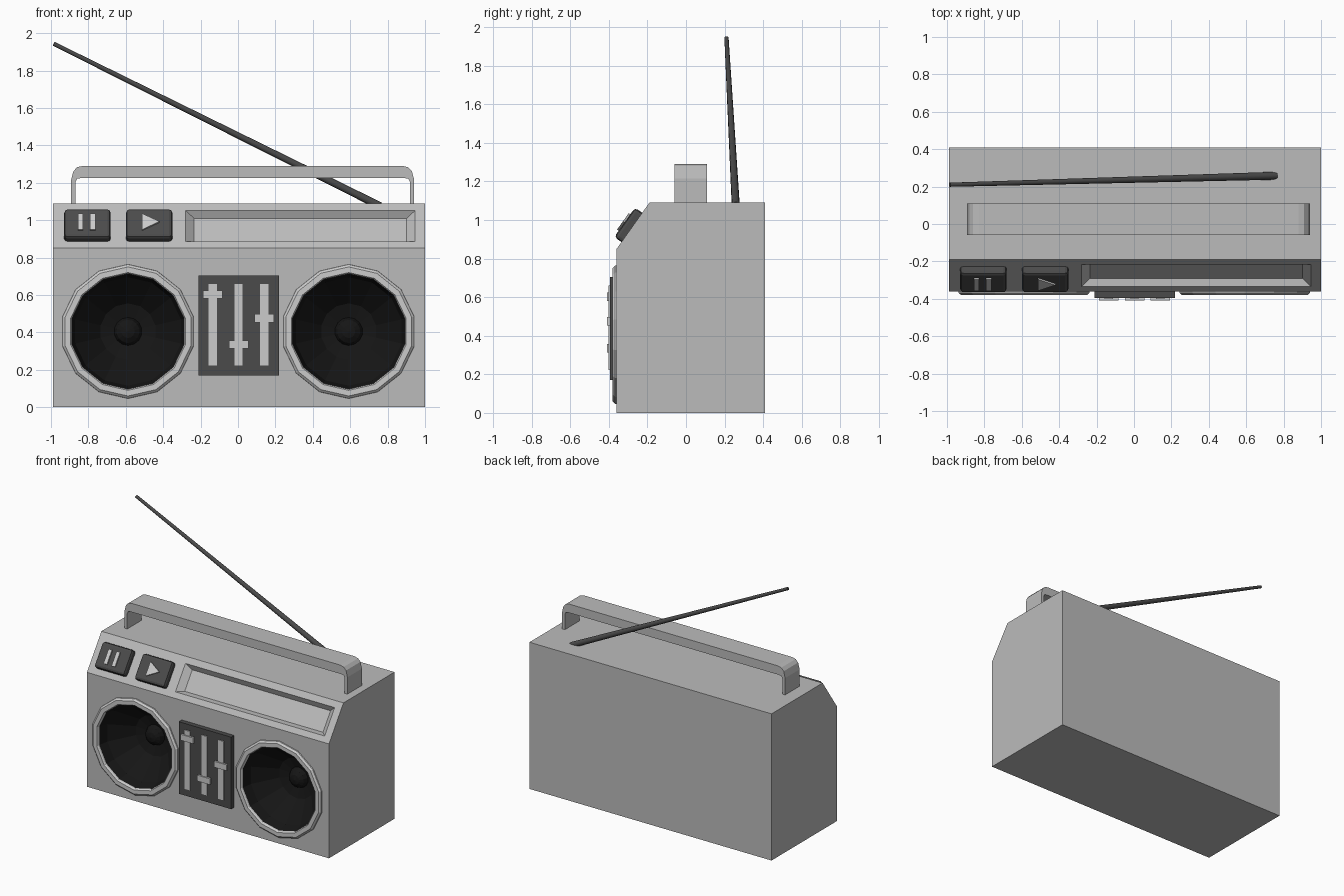
import bpy, bmesh, math
from mathutils import Matrix, Vector

if "Cube" in bpy.data.objects:
    bpy.data.objects.remove(bpy.data.objects["Cube"])


def mat(name, v):
    m = bpy.data.materials.new(name)
    m.diffuse_color = (v, v, v, 1)
    m.use_nodes = True
    m.node_tree.nodes["Principled BSDF"].inputs["Base Color"].default_value = m.diffuse_color
    return m


GREY, LIGHT = mat("grey", 0.5), mat("light_grey", 0.75)
DARK, BLACK = mat("dark_grey", 0.07), mat("black", 0.008)


def frame(origin, u, v):
    u, v = Vector(u).normalized(), Vector(v).normalized()
    m = Matrix((u, v, u.cross(v))).transposed().to_4x4()
    m.translation = origin
    return m


FRONT = frame((0, 0, 0), (1, 0, 0), (0, 0, 1))             # u=x, v=z, w=-y
SLOPE = frame((0, -0.36, 0.85), (1, 0, 0), (0, 0.17, 0.24))  # slanted control panel
SIDE = frame((0, 0, 0), (0, 1, 0), (0, 0, 1))              # u=y, v=z, w=x


def finish(name, bm, material, matrix=Matrix()):
    bmesh.ops.transform(bm, matrix=matrix, verts=bm.verts)
    bmesh.ops.recalc_face_normals(bm, faces=bm.faces)
    me = bpy.data.meshes.new(name)
    bm.to_mesh(me)
    bm.free()
    ob = bpy.data.objects.new(name, me)
    bpy.context.collection.objects.link(ob)
    if material:
        me.materials.append(material)
    return ob


def prism(name, pts, w0, w1, matrix, material, pts_end=None):
    bm = bmesh.new()
    a = [bm.verts.new((u, v, w0)) for u, v in pts]
    b = [bm.verts.new((u, v, w1)) for u, v in (pts_end or pts)]
    bm.faces.new(a)
    bm.faces.new(b)
    for i in range(len(a)):
        j = (i + 1) % len(a)
        bm.faces.new((a[i], a[j], b[j], b[i]))
    return finish(name, bm, material, matrix)


def rect(u0, u1, v0, v1):
    return [(u0, v0), (u1, v0), (u1, v1), (u0, v1)]


def lathe(name, profile, x, z, material, sides=14):
    # closed (radius, y) profile spun around a front-to-back axis
    bm = bmesh.new()
    vs = [bm.verts.new((0, y, r)) for r, y in profile]
    es = [bm.edges.new((vs[i], vs[(i + 1) % len(vs)])) for i in range(len(vs))]
    bmesh.ops.spin(bm, geom=vs + es, cent=(0, 0, 0), axis=(0, 1, 0),
                   angle=2 * math.pi, steps=sides, use_duplicate=False)
    bmesh.ops.remove_doubles(bm, verts=bm.verts, dist=1e-4)
    bmesh.ops.dissolve_degenerate(bm, edges=bm.edges, dist=1e-5)
    return finish(name, bm, material, Matrix.Translation((x, 0, z)))


def cut(ob, cutter):
    m = ob.modifiers.new("cut", 'BOOLEAN')
    m.operation, m.solver, m.object = 'DIFFERENCE', 'EXACT', cutter
    cutter.hide_render = True
    cutter.hide_set(True)


# Case with slanted upper front edge
body = prism("body", [(-0.36, 0), (0.41, 0), (0.41, 1.09), (-0.19, 1.09), (-0.36, 0.85)],
             -0.99, 1.0, SIDE, GREY)

# Bevelled recess in the slanted panel
du, dv, d = 0.045, 0.025, 0.037
u0, u1, v0, v1 = -0.28, 0.947, 0.043, 0.247
cut(body, prism("recess_cutter", rect(u0 - du, u1 + du, v0 - dv, v1 + dv), d, -d, SLOPE, GREY,
                rect(u0 + du, u1 - du, v0 + dv, v1 - dv)))

# Speakers: hole, rim and deep cone with a centre dome
for side, x in (("left", -0.588), ("right", 0.592)):
    z = 0.405
    cut(body, lathe(side + "_speaker_cutter",
                    [(0, -0.5), (0.325, -0.5), (0.325, -0.08), (0, -0.08)], x, z, GREY))
    lathe(side + "_speaker_rim", [(0.36, -0.35), (0.358, -0.368), (0.345, -0.38), (0.315, -0.38),
                                  (0.308, -0.37), (0.308, -0.35)], x, z, LIGHT)
    lathe(side + "_speaker_cone",
          [(0, -0.185), (0.035, -0.178), (0.062, -0.16), (0.075, -0.13), (0.15, -0.15),
           (0.27, -0.27), (0.29, -0.29), (0.31, -0.368), (0.322, -0.355),
           (0.322, -0.09), (0, -0.09)], x, z, BLACK)

# Slider panel with tracks and knobs
prism("slider_panel", rect(-0.21, 0.22, 0.17, 0.705), 0.35, 0.395, FRONT, DARK)
for i, (x, z) in enumerate(((-0.135, 0.602), (0.003, 0.335), (0.14, 0.475))):
    prism(f"slider_track_{i + 1}", rect(x - 0.022, x + 0.022, 0.222, 0.66), 0.38, 0.402, FRONT, LIGHT)
    prism(f"slider_knob_{i + 1}", rect(x - 0.052, x + 0.052, z - 0.022, z + 0.022),
          0.38, 0.41, FRONT, LIGHT)

# Push buttons with raised icons
for name, x in (("pause", -0.805), ("play", -0.475)):
    b = prism(name + "_button", rect(x - 0.124, x + 0.124, 0.044, 0.23), -0.02, 0.046, SLOPE, DARK)
    m = b.modifiers.new("round", 'BEVEL')
    m.width, m.segments = 0.018, 2
for i, x in enumerate((-0.842, -0.776)):
    prism(f"pause_bar_{i + 1}", rect(x - 0.014, x + 0.014, 0.083, 0.188), 0.03, 0.056, SLOPE, LIGHT)
prism("play_triangle", [(-0.512, 0.083), (-0.42, 0.136), (-0.512, 0.188)], 0.03, 0.056, SLOPE, LIGHT)

# Carrying handle, mirrored half profile
outer = [(0.917, 1.08), (0.917, 1.215), (0.905, 1.262), (0.885, 1.283), (0.855, 1.29)]
inner = [(0.865, 1.225), (0.885, 1.222), (0.894, 1.205), (0.894, 1.08)]
half = outer[::-1] + inner[::-1]
half = outer + [(-u, v) for u, v in outer[::-1]]
half += [(-u, v) for u, v in inner[::-1]] + inner
prism("handle", [(u + 0.025, v) for u, v in half], -0.11, 0.06, FRONT, GREY)

# Tapered antenna
base, tip = Vector((0.76, 0.258, 1.075)), Vector((-0.985, 0.21, 1.943))
bm = bmesh.new()
bmesh.ops.create_cone(bm, cap_ends=True, segments=12, radius1=0.021, radius2=0.011,
                      depth=(tip - base).length)
rot = (tip - base).to_track_quat('Z', 'Y').to_matrix().to_4x4()
ant = finish("antenna", bm, DARK, Matrix.Translation((base + tip) / 2) @ rot)
bpy.context.view_layer.objects.active = ant
ant.select_set(True)
bpy.ops.object.shade_smooth_by_angle(angle=math.radians(40))
